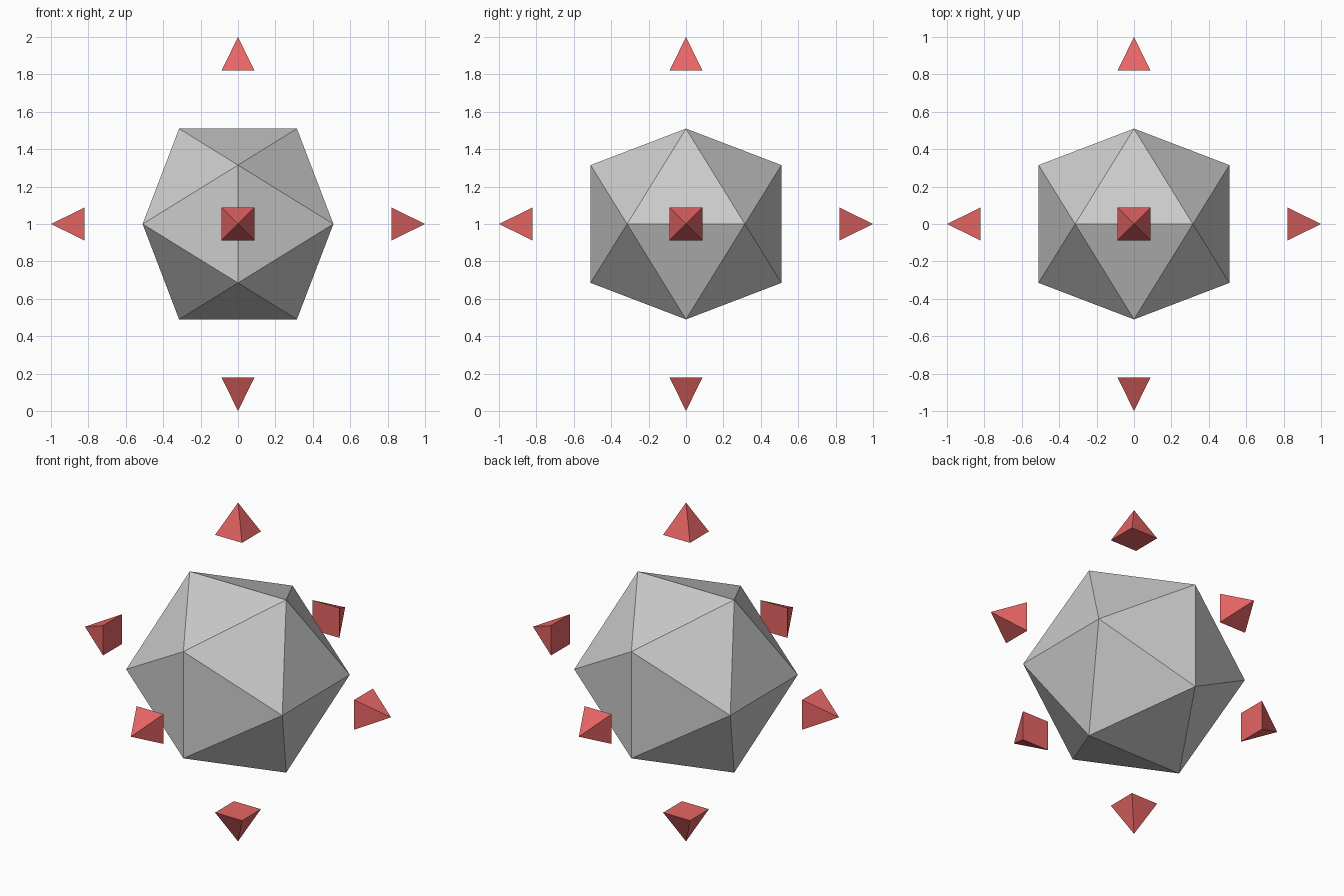
import bpy, bmesh, math
from mathutils import Vector, Matrix

if "Cube" in bpy.data.objects:
    bpy.data.objects.remove(bpy.data.objects["Cube"])

CENTRE = Vector((0, 0, 1))


def finish(bm, name, material=None):
    bmesh.ops.recalc_face_normals(bm, faces=bm.faces)
    mesh = bpy.data.meshes.new(name)
    bm.to_mesh(mesh)
    bm.free()
    obj = bpy.data.objects.new(name, mesh)
    obj.location = CENTRE
    bpy.context.collection.objects.link(obj)
    if material:
        mesh.materials.append(material)


# Central icosahedron: hull of three crossed golden rectangles
a, b = 0.51, 0.315
bm = bmesh.new()
for s in (-1, 1):
    for t in (-1, 1):
        for co in ((s * b, 0, t * a), (0, t * a, s * b), (t * a, s * b, 0)):
            bm.verts.new(co)
bmesh.ops.convex_hull(bm, input=bm.verts)
finish(bm, "core")

# Six outward-pointing square pyramids
red = bpy.data.materials.new("red")
red.diffuse_color = (0.8, 0.13, 0.13, 1)
red.use_nodes = True
red.node_tree.nodes["Principled BSDF"].inputs["Base Color"].default_value = red.diffuse_color
base, tip, half = 0.82, 1.0, 0.088
directions = {"right": (1, 0, 0), "left": (-1, 0, 0), "back": (0, 1, 0),
              "front": (0, -1, 0), "top": (0, 0, 1), "bottom": (0, 0, -1)}
for side, d in directions.items():
    bm = bmesh.new()
    turn = Vector(d).to_track_quat('Z', 'Y').to_matrix().to_4x4()
    place = (turn @ Matrix.Translation((0, 0, (base + tip) / 2))
             @ Matrix.Rotation(math.pi / 4, 4, 'Z'))
    bmesh.ops.create_cone(bm, cap_ends=True, segments=4, radius1=half * math.sqrt(2),
                          radius2=0, depth=tip - base, matrix=place)
    bmesh.ops.remove_doubles(bm, verts=bm.verts, dist=1e-5)
    finish(bm, side + "_spike", red)
